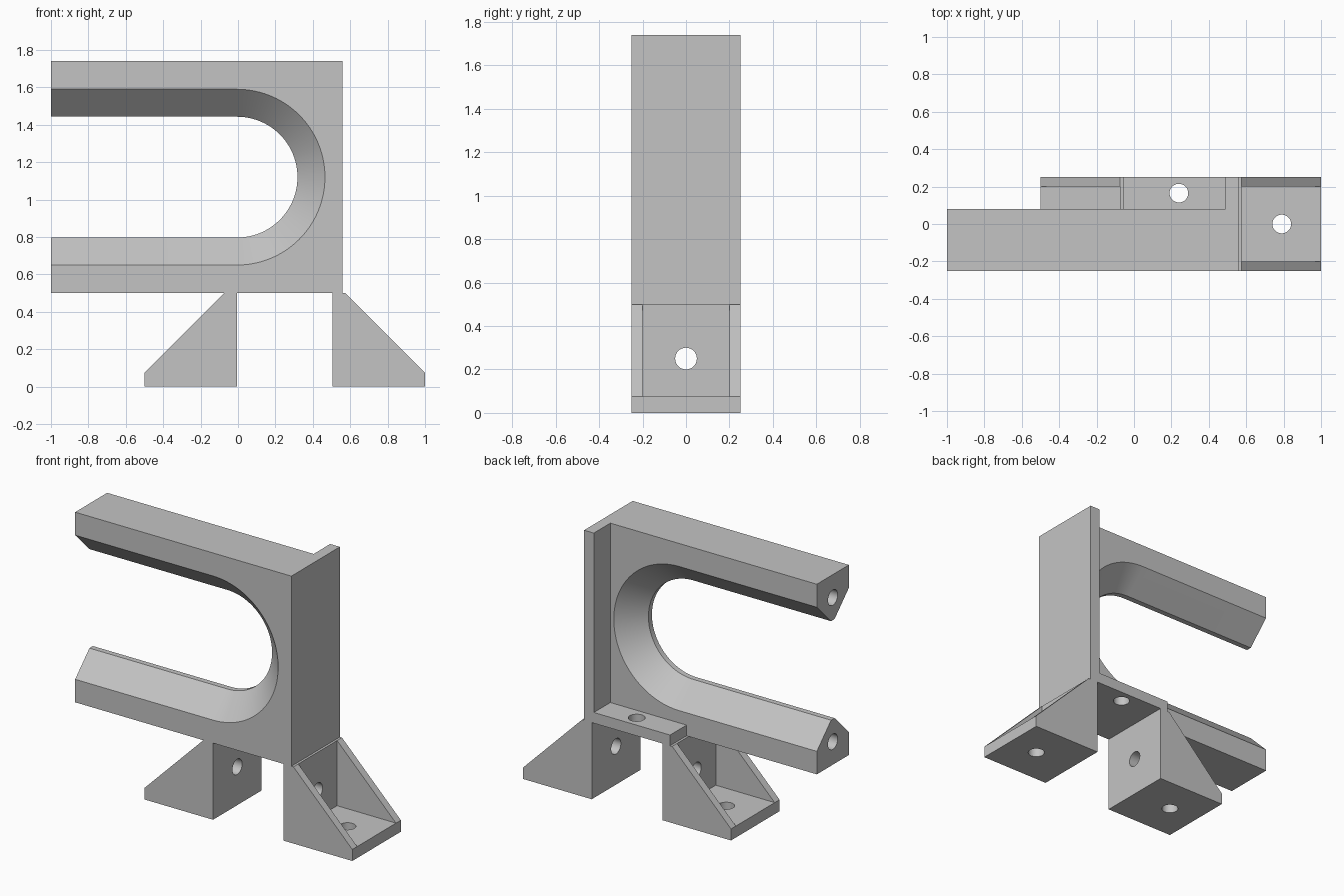
import bpy, bmesh, math
from mathutils import Matrix, Vector

default = bpy.data.objects.get("Cube")
if default:
    bpy.data.objects.remove(default, do_unlink=True)

grey = bpy.data.materials.new("plain grey")
grey.use_nodes = True
colour = (0.55, 0.55, 0.55, 1)
grey.diffuse_color = colour
grey.node_tree.nodes["Principled BSDF"].inputs["Base Color"].default_value = colour


def finish(name, bm):
    bmesh.ops.recalc_face_normals(bm, faces=bm.faces)
    mesh = bpy.data.meshes.new(name)
    bm.to_mesh(mesh)
    bm.free()
    mesh.materials.append(grey)
    ob = bpy.data.objects.new(name, mesh)
    bpy.context.collection.objects.link(ob)
    return ob


def box(name, lo, hi):
    lo, hi = Vector(lo), Vector(hi)
    bm = bmesh.new()
    bmesh.ops.create_cube(bm, size=1, matrix=Matrix.Translation((lo + hi) / 2)
                          @ Matrix.Diagonal((*(hi - lo), 1)))
    return finish(name, bm)


def loft(name, rings):
    """Solid through a list of matching closed outlines."""
    bm = bmesh.new()
    loops = [[bm.verts.new(p) for p in ring] for ring in rings]
    n = len(loops[0])
    for a, b in zip(loops, loops[1:]):
        for i in range(n):
            j = (i + 1) % n
            bm.faces.new((a[i], a[j], b[j], b[i]))
    bm.faces.new(loops[0])
    bm.faces.new(loops[-1])
    return finish(name, bm)


def drill(centre, axis, depth, radius=0.05):
    bm = bmesh.new()
    turn = Vector((0, 0, 1)).rotation_difference(Vector(axis)).to_matrix().to_4x4()
    bmesh.ops.create_cone(bm, cap_ends=True, segments=32, radius1=radius, radius2=radius,
                          depth=depth, matrix=Matrix.Translation(centre) @ turn)
    return finish("drill", bm)


def carve(ob, cutters):
    bpy.ops.object.select_all(action='DESELECT')
    bpy.context.view_layer.objects.active = ob
    ob.select_set(True)
    for cutter in cutters:
        cutter.hide_render = True
        mod = ob.modifiers.new("cut", 'BOOLEAN')
        mod.operation = 'DIFFERENCE'
        mod.solver = 'EXACT'
        mod.object = cutter
        bpy.ops.object.modifier_apply(modifier=mod.name)
        bpy.data.objects.remove(cutter, do_unlink=True)
    bpy.ops.object.shade_smooth_by_angle(angle=math.radians(30))


# Main body: a block with back ledges, a chamfered slot and holes in the arm ends
FRONT, BACK, EDGE = -0.25, 0.08, 0.25
MID_Y, MID_Z = (FRONT + BACK) / 2, 1.12


def slot_ring(y, r):
    arc = [math.pi * (i / 48 - 0.5) for i in range(49)]
    return ([(-1.2, y, MID_Z - r)]
            + [(-0.005 + r * math.cos(a), y, MID_Z + r * math.sin(a)) for a in arc]
            + [(-1.2, y, MID_Z + r)])


small, big, over = 0.323, 0.47, 0.02
chamfer = big - small
slot = loft("slot_cutter", [
    slot_ring(FRONT - over, big + over),
    slot_ring(FRONT + chamfer, small),
    slot_ring(BACK - chamfer, small),
    slot_ring(BACK + over, big + over)])

body = box("slotted_body", (-1, FRONT, 0.5), (0.56, EDGE, 1.74))
carve(body, [
    box("upper_pocket", (-1.2, BACK, 0.57), (0.49, 0.4, 1.9)),
    box("lower_pocket", (-1.2, BACK, 0.4), (-0.06, 0.4, 1.9)),
    slot,
    drill((0.24, 0.165, 0.53), (0, 0, 1), 0.3),
    drill((-1, MID_Y, 0.65), (1, 0, 0), 0.6),
    drill((-1, MID_Y, 1.59), (1, 0, 0), 0.6)])


# Feet: gusseted angle brackets, mirrored about x = 0.25
def bracket(name, side):
    def x(d):
        return 0.25 + side * d
    wall, inner, outer = 0.325, 0.255, 0.75
    profile = [(inner, 0), (outer, 0), (outer, 0.075), (wall, 0.5), (inner, 0.5)]
    foot = loft(name, [[(x(d), y, z) for d, z in profile] for y in (FRONT, EDGE)])
    xs = sorted((x(wall), x(0.9)))
    carve(foot, [
        box("gusset_pocket", (xs[0], -0.2, 0.075), (xs[1], 0.2, 0.7)),
        drill((x(0.54), 0, 0.04), (0, 0, 1), 0.3),
        drill((x(0.29), 0, 0.25), (1, 0, 0), 0.3)])


bracket("left_bracket", 1)
bracket("right_bracket", -1)
